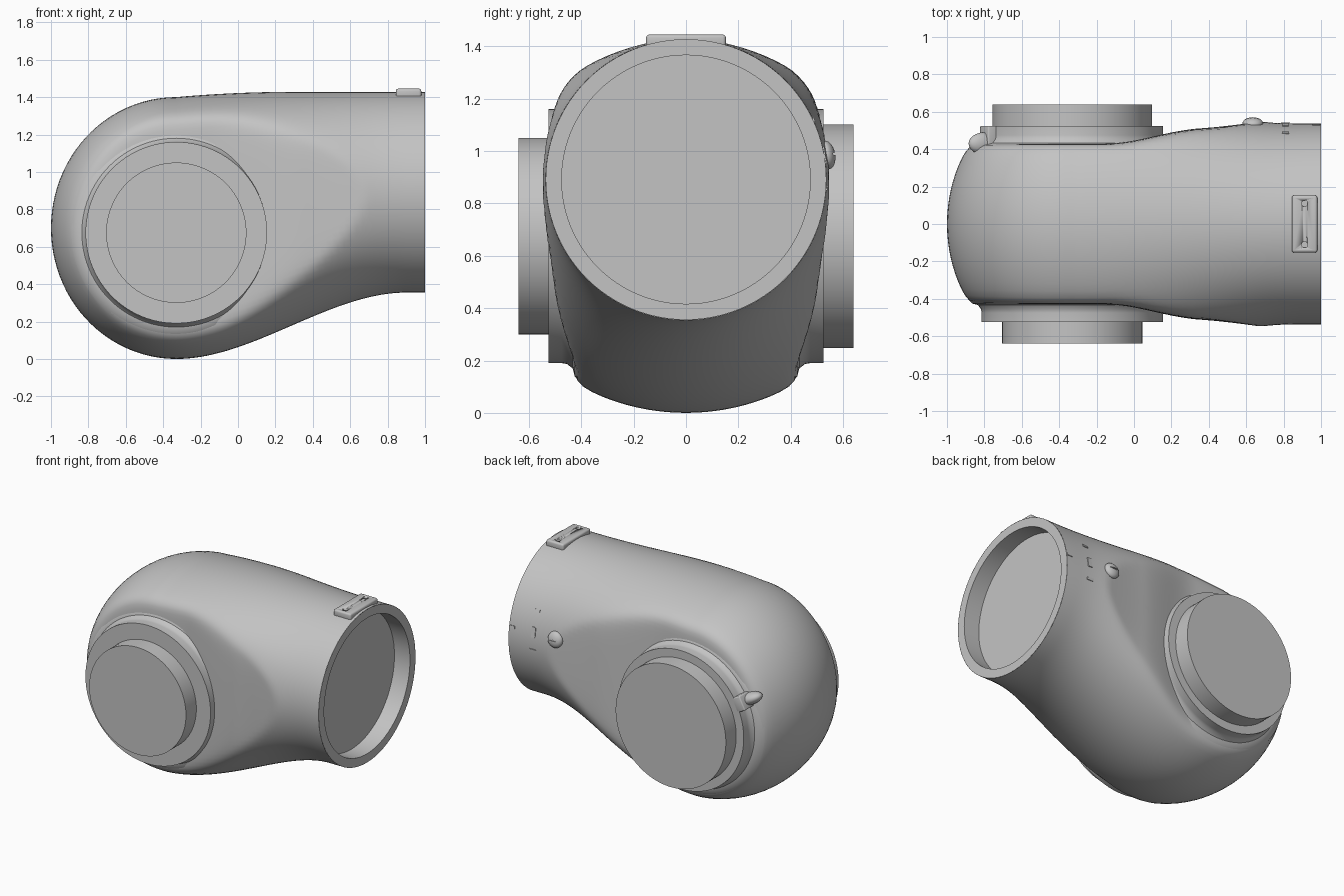
import bpy, bmesh, math
from mathutils import Matrix, Vector

if "Cube" in bpy.data.objects:
    bpy.data.objects.remove(bpy.data.objects["Cube"])

COLOUR = (0.55, 0.55, 0.55, 1)
grey = bpy.data.materials.new("housing_grey")
grey.use_nodes = True
grey.diffuse_color = COLOUR
grey.node_tree.nodes["Principled BSDF"].inputs["Base Color"].default_value = COLOUR

CX, CZ = -0.33, 0.675       # pivot axis of the joint
RIM_R, RIM_Z = 0.536, 0.8915  # open end of the tube


def finish(bm, name, angle=35):
    bmesh.ops.remove_doubles(bm, verts=bm.verts, dist=0.0005)
    bmesh.ops.recalc_face_normals(bm, faces=bm.faces)
    me = bpy.data.meshes.new(name)
    bm.to_mesh(me)
    bm.free()
    me.materials.append(grey)
    me.polygons.foreach_set("use_smooth", [True] * len(me.polygons))
    me.set_sharp_from_angle(angle=math.radians(angle))
    ob = bpy.data.objects.new(name, me)
    bpy.context.collection.objects.link(ob)
    return ob


def lathe(name, profile, origin, axis, steps=72):
    """Spin (distance along axis, radius) points around an axis."""
    bm = bmesh.new()
    turn = Vector(axis).to_track_quat('Z', 'Y').to_matrix().to_4x4()
    vs = [bm.verts.new((r, 0, h)) for h, r in profile]
    es = [bm.edges.new(p) for p in zip(vs, vs[1:])]
    bmesh.ops.spin(bm, geom=vs + es, cent=(0, 0, 0), axis=(0, 0, 1),
                   angle=math.tau, steps=steps)
    bm.transform(Matrix.Translation(origin) @ turn)
    return finish(bm, name)


def box(name, centre, size, bevel=0.0, turn=None):
    bm = bmesh.new()
    bmesh.ops.create_cube(bm, size=1)
    bm.transform(Matrix.Diagonal((*size, 1)))
    if bevel:
        bmesh.ops.bevel(bm, geom=bm.edges[:], offset=bevel, segments=3,
                        profile=0.5, affect='EDGES')
    bm.transform(Matrix.Translation(centre) @ (turn or Matrix()))
    return finish(bm, name)


def ellipsoid(name, centre, size, turn):
    bm = bmesh.new()
    bmesh.ops.create_uvsphere(bm, u_segments=24, v_segments=14, radius=1)
    bm.transform(Matrix.Translation(centre) @ turn @ Matrix.Diagonal((*size, 1)))
    return finish(bm, name)


def cut(ob, cutter):
    mod = ob.modifiers.new("cut", 'BOOLEAN')
    mod.operation = 'DIFFERENCE'
    mod.solver = 'EXACT'
    mod.object = cutter
    cutter.hide_render = True
    cutter.hide_viewport = True


def smooth(a, b, x):
    t = min(max((x - a) / (b - a), 0), 1)
    return t * t * (3 - 2 * t)


# Side outline of the elbow: tube top and bottom, joined by a round end
def top(x):
    return 1.428 - 0.028 * (max(0.3 - x, 0) / 0.63) ** 2


def bottom(x):
    return 0.355 * smooth(CX, 0.9, x)


def half_width(x, d, h):
    """Half width of the body at depth d inside the outline."""
    rho = h + 0.157 * (1 - smooth(CX, 0.8, x))
    dome = math.sqrt(max(rho ** 2 - (rho - min(d, rho)) ** 2, 0))
    cap = 0.43 + 0.075 * smooth(-0.15, 0.35, x) + 0.031 * smooth(0.2, 1, x)
    if dome < 0.001:
        return 0.0
    soft = (dome ** -14 + cap ** -14) ** (-1 / 14)
    w = smooth(0, 0.95, x)
    return (1 - w) * soft + w * min(dome, cap + 0.04 * w)


# Elbow body: each row runs from the front mid line over the outline to the back
N, M, A = 26, 40, 48
xs = [1 + (CX - 1) * i / M for i in range(M + 1)]
rows = [(x, top(x), x, (top(x) + bottom(x)) / 2) for x in xs]
mid = rows[-1][3]
for i in range(1, A):
    t = math.pi / 2 + math.pi * i / A
    r = 0.67 + 0.03 * math.sin(t) ** 2
    rows.append((CX + r * math.cos(t), mid + r * math.sin(t), CX, mid))
rows += [(x, bottom(x), x, (top(x) + bottom(x)) / 2) for x in reversed(xs)]

bm = bmesh.new()
grid = []
for px, pz, sx, sz in rows:
    h = math.hypot(px - sx, pz - sz)
    line = []
    for j in range(-N, N + 1):
        f = 1 - math.cos(math.pi / 2 * j / N)
        y = math.copysign(half_width(sx, f * h, h), j)
        line.append(bm.verts.new((px + (sx - px) * f, y, pz + (sz - pz) * f)))
    grid.append(line)
for a, b in zip(grid, grid[1:]):
    for j in range(2 * N):
        bm.faces.new((a[j], a[j + 1], b[j + 1], b[j]))
finish(bm, "elbow_body", 50)

# Open tube end with a recessed floor
lathe("tube_rim", [(0, RIM_R), (0, 0.475), (-0.12, 0.475), (-0.12, 0)],
      (1, 0, RIM_Z), (1, 0, 0), 96)

# Side collars with a fillet, and the flange discs on them
for side, label, radius in ((-1, "front", 0.375), (1, "back", 0.427)):
    lathe(label + "_collar",
          [(0.40, 0.56), (0.425, 0.535), (0.433, 0.505), (0.455, 0.488),
           (0.475, 0.485), (0.525, 0.485), (0.525, 0)],
          (CX, 0, CZ), (0, side, 0), 96)
    lathe(label + "_flange", [(0.5, radius), (0.64, radius), (0.64, 0)],
          (CX, 0, CZ), (0, side, 0), 96)

# Top plate with two screw holes
plate = box("top_plate", (0.912, 0, 1.42), (0.136, 0.305, 0.05), 0.012)
for side, label in ((-1, "front"), (1, "back")):
    hole = lathe(label + "_hole_cutter",
                 [(-0.01, 0), (-0.01, 0.017), (0.03, 0.017), (0.03, 0)],
                 (0.912, side * 0.11, 1.437), (0, 0, 1), 24)
    cut(plate, hole)

# Slotted screw on the back of the tube
tilt = Matrix.Rotation(math.radians(10), 4, 'X')
screw = ellipsoid("screw_head", (0.635, 0.538, 0.985), (0.055, 0.032, 0.055), tilt)
cut(screw, box("slot_cutter", (0.635, 0.572, 0.99), (0.075, 0.02, 0.01), 0, tilt))

# Small raised alignment marks beside the screw
for name, x, z, sx, sz in (("upper_mark", 0.81, 1.12, 0.04, 0.018),
                           ("edge_mark", 0.975, 0.98, 0.04, 0.018),
                           ("middle_mark", 0.81, 0.985, 0.03, 0.07),
                           ("lower_mark", 0.81, 0.86, 0.05, 0.02)):
    lean = math.asin((z - RIM_Z) / RIM_R)
    h = (top(x) - bottom(x)) / 2
    zc = (top(x) + bottom(x)) / 2
    y = half_width(x, h - abs(z - zc), h)
    box(name, (x, y, z), (sx, 0.009, sz), 0,
        Matrix.Rotation(lean, 4, 'X'))

# Catch on the edge of the back collar
angle = math.radians(153)
out = Vector((math.cos(angle), 0, math.sin(angle)))
spin = Matrix.Rotation(-angle, 4, 'Y')
pivot = Vector((CX, 0, CZ))
box("catch_block", pivot + out * 0.495 + Vector((0, 0.455, 0)),
    (0.07, 0.14, 0.10), 0.008, spin)
ellipsoid("catch_nose", pivot + out * 0.53 + Vector((0, 0.43, 0)),
          (0.09, 0.06, 0.04), spin)
